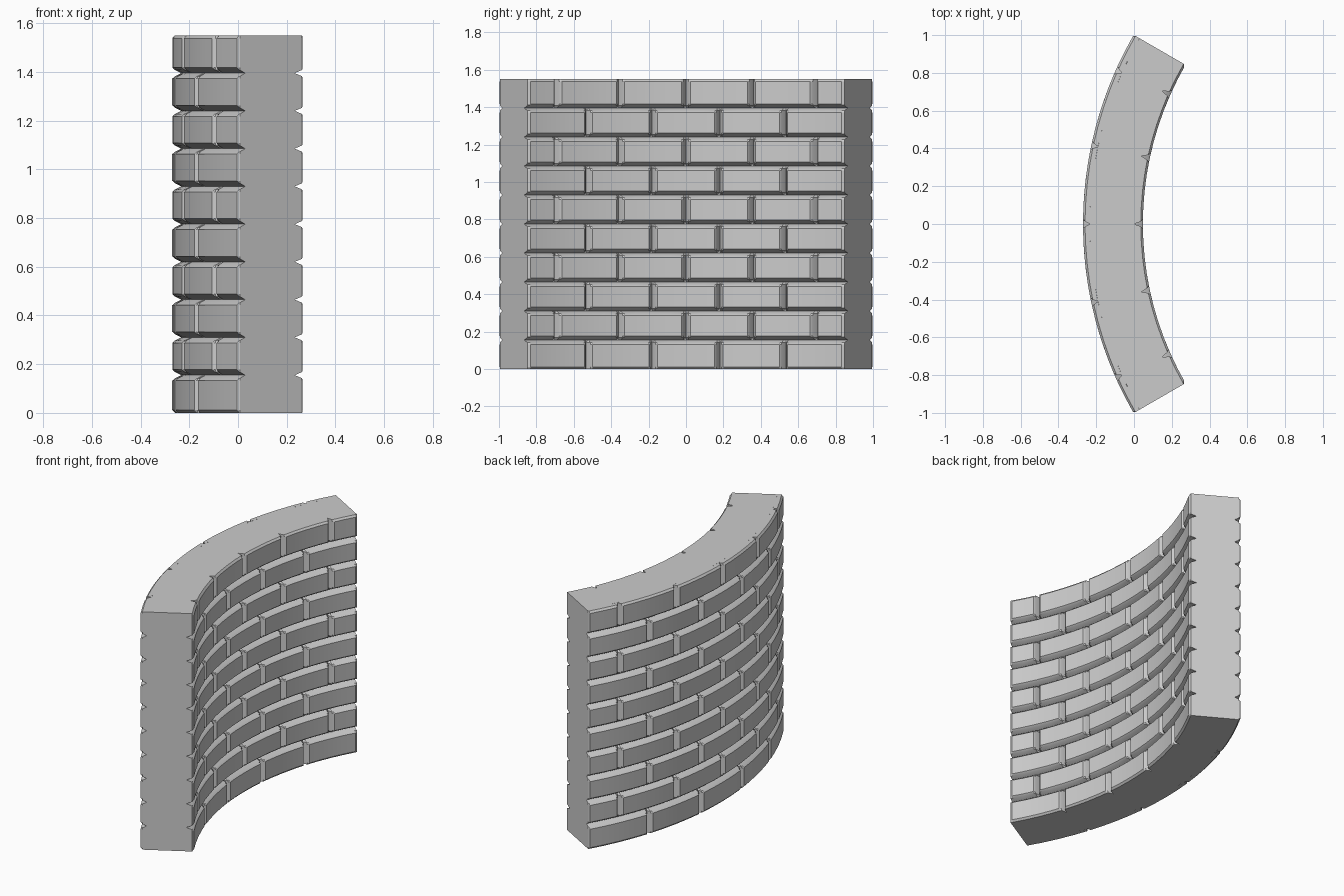
import bpy, bmesh
from math import sin, cos, radians

if "Cube" in bpy.data.objects:
    bpy.data.objects.remove(bpy.data.objects["Cube"])

R_OUT, R_IN = 2.002, 1.685        # wall face radii
D_OUT, D_IN = 0.036, 0.046        # mortar groove depths
CX = 1.732                        # arc centre on x
ROWS, HEIGHT = 10, 1.55
ROW_H = HEIGHT / ROWS
HALF, STEP = 30, 3                # half arc and facet step, degrees


def polar(r, a, z):
    return (CX - r * cos(a), r * sin(a), z)


def finish(bm, name):
    bmesh.ops.remove_doubles(bm, verts=bm.verts, dist=0.0002)
    mesh = bpy.data.meshes.new(name)
    bm.to_mesh(mesh)
    bm.free()
    ob = bpy.data.objects.new(name, mesh)
    bpy.context.collection.objects.link(ob)
    bpy.context.view_layer.objects.active = ob
    ob.select_set(True)
    bpy.ops.object.shade_smooth_by_angle(angle=radians(25))
    ob.select_set(False)


def edge_steps(lo, hi, open_lo, open_hi, edge, mids):
    """Positions across a brick: sloped sides at joints, square ends at open edges."""
    joint, free = (0, 0.013, 0.023), (0, 0, edge)
    a = [lo + d for d in (free if open_lo else joint)]
    b = [hi - d for d in reversed(free if open_hi else joint)]
    return a + mids + b


def add_brick(bm, face_r, depth, sign, a0, a1, row, edge):
    # sign +1: outer face, -1: inner face
    mids = [radians(a) * face_r for a in range(a0 + STEP, a1, STEP)]
    us = edge_steps(radians(a0) * face_r, radians(a1) * face_r,
                    a0 == -HALF, a1 == HALF, edge, mids)
    vs = edge_steps(row * ROW_H, (row + 1) * ROW_H, row == 0, row == ROWS - 1, 0.012, [])
    drops = (depth, 0.011, 0)
    grid = []
    for i, u in enumerate(us):
        col = []
        for j, v in enumerate(vs):
            ring = min(i, j, len(us) - 1 - i, len(vs) - 1 - j, 2)
            col.append(bm.verts.new(polar(face_r - sign * drops[ring], u / face_r, v)))
        grid.append(col)
    for i in range(len(us) - 1):
        for j in range(len(vs) - 1):
            q = [grid[i][j], grid[i + 1][j], grid[i + 1][j + 1], grid[i][j + 1]]
            bm.faces.new(q if sign < 0 else q[::-1])


def brick_face(name, face_r, depth, sign, edge):
    bm = bmesh.new()
    for row in range(ROWS):
        # running bond: alternate rows begin and end with half bricks
        cuts = list(range(-30, 31, 12)) if row % 2 == 0 else [-30, -24, -12, 0, 12, 24, 30]
        for a0, a1 in zip(cuts, cuts[1:]):
            add_brick(bm, face_r, depth, sign, a0, a1, row, edge)
    finish(bm, name)


# Curved core between the two brick faces
bm = bmesh.new()
rings = []
for a in range(-HALF, HALF + 1, STEP):
    t = radians(a)
    rings.append([bm.verts.new(polar(r, t, z)) for r, z in (
        (R_IN + D_IN, 0), (R_OUT - D_OUT, 0),
        (R_OUT - D_OUT, HEIGHT), (R_IN + D_IN, HEIGHT))])
for p, q in zip(rings, rings[1:]):
    for k in range(4):
        n = (k + 1) % 4
        bm.faces.new((p[k], p[n], q[n], q[k]))
bm.faces.new(rings[0])
bm.faces.new(rings[-1][::-1])
bmesh.ops.recalc_face_normals(bm, faces=bm.faces)
finish(bm, "wall_core")

# Brick courses on both sides
brick_face("outer_bricks", R_OUT, D_OUT, 1, 0.006)
brick_face("inner_bricks", R_IN, D_IN, -1, 0.014)
